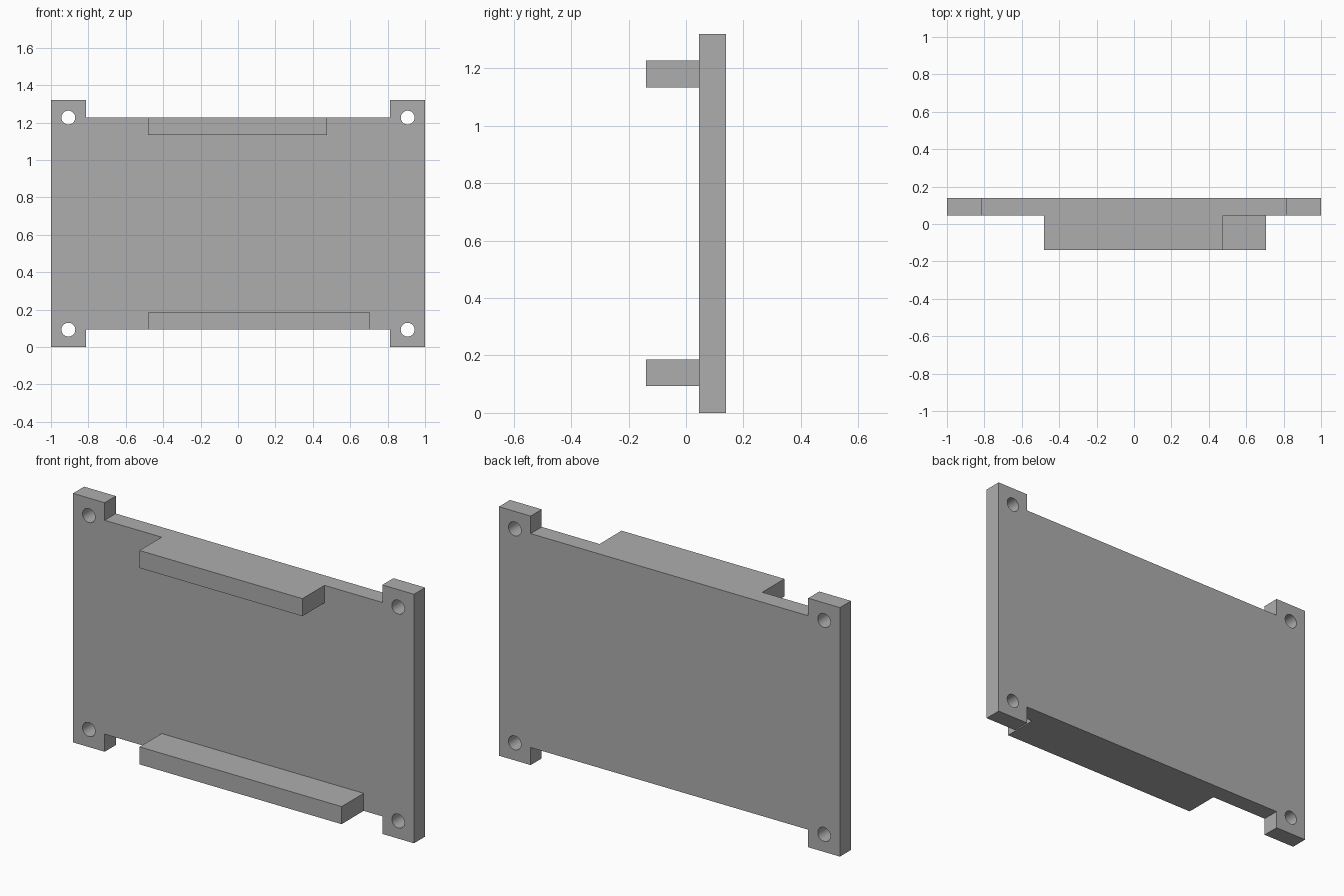
import bpy
import bmesh

cube = bpy.data.objects.get("Cube")
if cube:
    bpy.data.objects.remove(cube, do_unlink=True)

GREY = (0.42, 0.42, 0.42, 1)
grey = bpy.data.materials.new("plain grey")
grey.use_nodes = True
grey.diffuse_color = GREY
grey.node_tree.nodes["Principled BSDF"].inputs["Base Color"].default_value = GREY

HEIGHT, TAB_W, TAB_H = 1.32, 0.186, 0.093
FRONT, PLATE_FRONT, BACK = -0.139, 0.046, 0.139
HOLE_X, HOLE_R = 0.907, 0.037


def add_prism(name, outline, y0, y1):
    """Extrude an (x, z) outline from y0 back to y1."""
    bm = bmesh.new()
    face = bm.faces.new([bm.verts.new((x, y0, z)) for x, z in outline])
    result = bmesh.ops.extrude_face_region(bm, geom=[face])
    moved = [v for v in result["geom"] if isinstance(v, bmesh.types.BMVert)]
    bmesh.ops.translate(bm, verts=moved, vec=(0, y1 - y0, 0))
    bmesh.ops.recalc_face_normals(bm, faces=bm.faces)
    mesh = bpy.data.meshes.new(name)
    bm.to_mesh(mesh)
    bm.free()
    mesh.materials.append(grey)
    obj = bpy.data.objects.new(name, mesh)
    bpy.context.collection.objects.link(obj)
    return obj


def add_ledge(name, x0, x1, z0, z1):
    return add_prism(name, [(x0, z0), (x1, z0), (x1, z1), (x0, z1)], FRONT, PLATE_FRONT)


# Mounting plate with four corner tabs: right half outline, mirrored to the left
inner, top = 1 - TAB_W, HEIGHT - TAB_H
half = [(inner, TAB_H), (inner, 0), (1, 0), (1, HEIGHT), (inner, HEIGHT), (inner, top)]
outline = half + [(-x, z) for x, z in reversed(half)]
plate = add_prism("mounting_plate", outline, PLATE_FRONT, BACK)

# Round screw hole through each tab
for x in (-HOLE_X, HOLE_X):
    for z in (TAB_H, top):
        bpy.ops.mesh.primitive_cylinder_add(
            vertices=32, radius=HOLE_R, depth=0.4,
            location=(x, (PLATE_FRONT + BACK) / 2, z), rotation=(1.5707963, 0, 0))
        cutter = bpy.context.object
        cutter.name = "hole_cutter"
        cutter.hide_render = True
        cutter.data.materials.append(grey)
        cut = plate.modifiers.new("screw_hole", "BOOLEAN")
        cut.operation = "DIFFERENCE"
        cut.solver = "EXACT"
        cut.object = cutter
        bpy.ops.object.select_all(action="DESELECT")
        plate.select_set(True)
        bpy.context.view_layer.objects.active = plate
        bpy.ops.object.modifier_apply(modifier=cut.name)
        bpy.data.objects.remove(cutter, do_unlink=True)
bpy.ops.object.shade_smooth_by_angle()

# Ledges standing out from the front, flush with the plate edges
add_ledge("upper_ledge", -0.48, 0.475, top - TAB_H, top)
add_ledge("lower_ledge", -0.48, 0.705, TAB_H, 2 * TAB_H)
